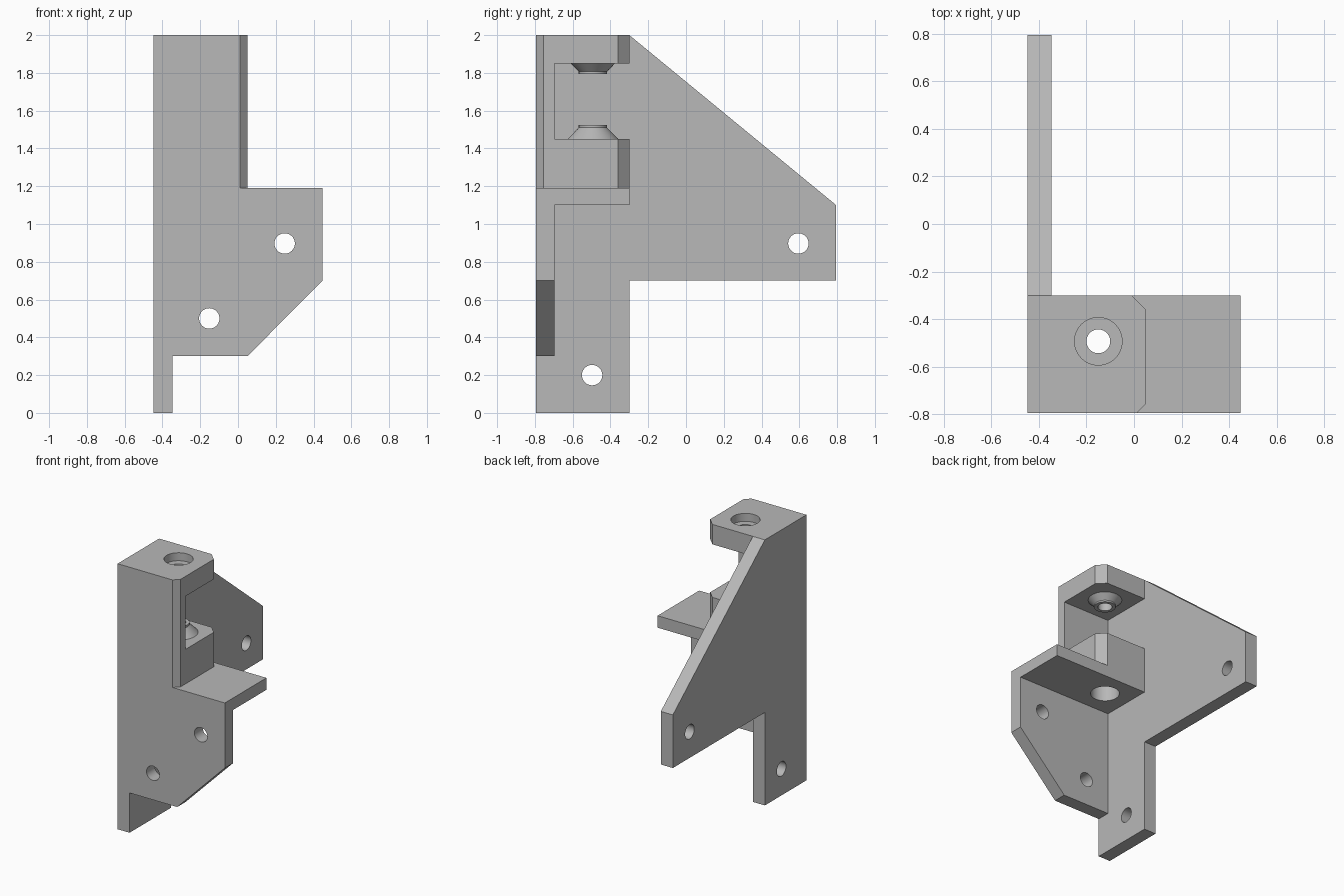
import bpy
import bmesh
from mathutils import Vector, Matrix

cube = bpy.data.objects.get("Cube")
if cube:
    bpy.data.objects.remove(cube, do_unlink=True)

grey = bpy.data.materials.new("plain grey")
grey.use_nodes = True
colour = (0.48, 0.48, 0.48, 1)
grey.diffuse_color = colour
grey.node_tree.nodes["Principled BSDF"].inputs["Base Color"].default_value = colour

X, Y, TOP, WALL = 0.447, 0.795, 2.0, 0.1
BACK = -0.3            # rear of the column
AXLE = (-0.15, -0.493)  # axis of the vertical bore


def finish(name, bm):
    bmesh.ops.recalc_face_normals(bm, faces=bm.faces)
    mesh = bpy.data.meshes.new(name)
    bm.to_mesh(mesh)
    bm.free()
    mesh.materials.append(grey)
    ob = bpy.data.objects.new(name, mesh)
    bpy.context.collection.objects.link(ob)
    return ob


def prism(name, profile, axis, lo, hi):
    """Extrude a 2D profile along the given axis from lo to hi."""
    def place(a, b, c):
        return {"x": (c, a, b), "y": (a, c, b), "z": (a, b, c)}[axis]
    bm = bmesh.new()
    face = bm.faces.new([bm.verts.new(place(a, b, lo)) for a, b in profile])
    new = bmesh.ops.extrude_face_region(bm, geom=[face])["geom"]
    verts = [g for g in new if isinstance(g, bmesh.types.BMVert)]
    bmesh.ops.translate(bm, verts=verts, vec=place(0, 0, hi - lo))
    return finish(name, bm)


def rod(name, start, end, r1, r2=None):
    """Cylinder or cone between two points."""
    start, end = Vector(start), Vector(end)
    d = end - start
    bm = bmesh.new()
    turn = d.to_track_quat("Z", "Y").to_matrix().to_4x4()
    bmesh.ops.create_cone(bm, cap_ends=True, segments=48, radius1=r1,
                          radius2=r1 if r2 is None else r2, depth=d.length,
                          matrix=Matrix.Translation((start + end) / 2) @ turn)
    return finish(name, bm)


def combine(target, other, operation):
    """Apply a boolean and discard the tool object."""
    mod = target.modifiers.new("combine", "BOOLEAN")
    mod.operation, mod.solver, mod.object = operation, "EXACT", other
    deps = bpy.context.evaluated_depsgraph_get()
    mesh = bpy.data.meshes.new_from_object(target.evaluated_get(deps))
    target.modifiers.clear()
    target.data = mesh
    bpy.data.objects.remove(other, do_unlink=True)


def upright(name, z1, z2, r1, r2=None):
    return rod(name, (*AXLE, z1), (*AXLE, z2), r1, r2)


# Side plate with the sloping rear gusset
bracket = prism("corner_bracket", [
    (-Y, 0), (BACK, 0), (BACK, 0.7), (Y, 0.7), (Y, 1.1), (BACK, TOP), (-Y, TOP)],
    "x", -X, -X + WALL)

# Front plate, shelf and chamfered column
column = [(-X, -Y), (0.01, -Y), (0.05, -0.755)]
block = column + [(0.05, -0.36), (-0.01, BACK), (-X, BACK)]
strip = column + [(0.05, -Y + WALL), (-X, -Y + WALL)]
shelf = [(-X, -Y), (X, -Y), (X, BACK), (-X, BACK)]
parts = [
    prism("front_plate", [(-X, 0.3), (0.05, 0.3), (X, 0.7), (X, 1.19), (-X, 1.19)],
          "y", -Y, -Y + WALL),
    prism("shelf", shelf, "z", 1.1, 1.19),
    prism("column_front", strip, "z", 1.19, TOP),
    prism("lower_block", block, "z", 1.19, 1.45),
    prism("upper_block", block, "z", 1.85, TOP),
    # Conical bosses with short collars
    upright("lower_boss", 1.44, 1.51, 0.143, 0.075),
    upright("lower_collar", 1.50, 1.525, 0.075),
    upright("upper_boss", 1.86, 1.807, 0.127, 0.075),
    upright("upper_collar", 1.815, 1.795, 0.075),
]
for part in parts:
    combine(bracket, part, "UNION")

# Vertical bore, counterbores and screw holes
cutters = [
    upright("bore", 1.0, 2.1, 0.05),
    upright("top_counterbore", 1.94, 2.1, 0.1),
    upright("bottom_counterbore", 1.0, 1.4, 0.1),
]
for x, z in ((0.247, 0.897), (-0.152, 0.5)):
    cutters.append(rod("front_hole", (x, -0.9, z), (x, -0.6, z), 0.054))
for y, z in ((0.595, 0.897), (-0.497, 0.2)):
    cutters.append(rod("side_hole", (-0.55, y, z), (-0.25, y, z), 0.054))
for cutter in cutters:
    combine(bracket, cutter, "DIFFERENCE")

# Smooth the round surfaces, keep the edges crisp
bpy.ops.object.select_all(action="DESELECT")
bracket.select_set(True)
bpy.context.view_layer.objects.active = bracket
bpy.ops.object.shade_smooth_by_angle(angle=0.4)
